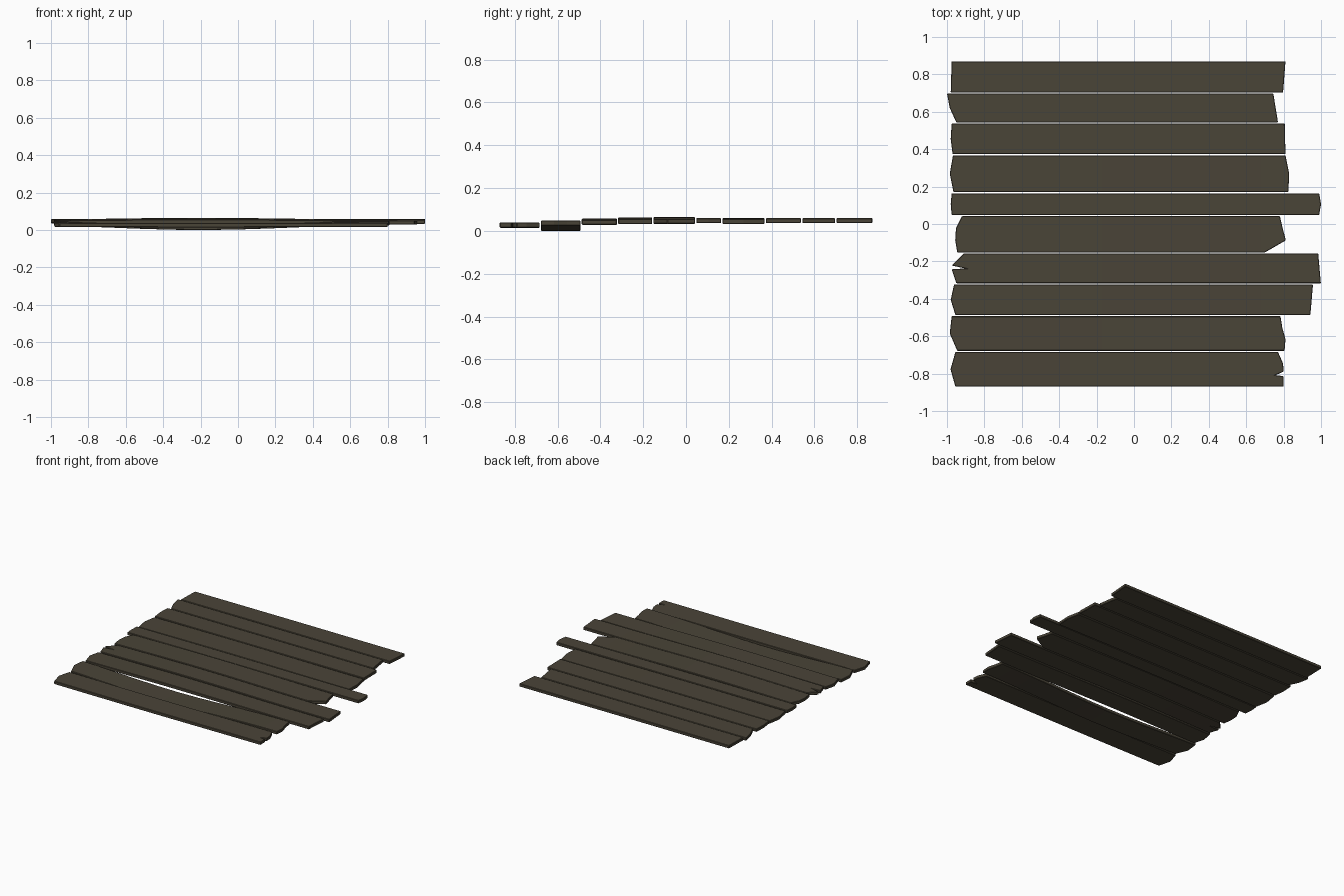
import bpy, bmesh, math
from mathutils import Vector

if "Cube" in bpy.data.objects:
    bpy.data.objects.remove(bpy.data.objects["Cube"])

wood = bpy.data.materials.new("weathered dark brown wood")
wood.diffuse_color = (0.068, 0.058, 0.039, 1)
wood.use_nodes = True
wood.node_tree.nodes["Principled BSDF"].inputs["Base Color"].default_value = wood.diffuse_color
THICK = 0.023
GAP = 0.003


def bow(x, amount):
    """Warp of a board: strongest left of the middle, fading to the ends."""
    t = (x + 0.2) / 0.95
    return amount * math.cos(t * math.pi / 2) ** 2 if abs(t) < 1 else 0.0


def end_outline(xs, y0, y1, split):
    """Board end through evenly spaced x values; split = (point index, depth) cuts a crack."""
    pts = []
    for i, x in enumerate(xs):
        f = i / (len(xs) - 1)
        if split and split[0] == i:
            pts += [(x, f - 0.1), (x + split[1], f), (x, f + 0.03)]
        else:
            pts.append((x, f))
    return [(x, y0 + (y1 - y0) * f) for x, f in pts]


def plank(name, y0, y1, left, right, z, amount, split_left=None, split_right=None):
    bm = bmesh.new()
    outline = end_outline(left, y0, y1, split_left) + end_outline(right, y0, y1, split_right)[::-1]
    face = bm.faces.new([bm.verts.new((x, y, 0)) for x, y in outline])
    ext = bmesh.ops.extrude_face_region(bm, geom=[face])
    bmesh.ops.translate(bm, vec=(0, 0, THICK),
                        verts=[v for v in ext["geom"] if isinstance(v, bmesh.types.BMVert)])
    # cross cuts so the board can bend
    for i in range(10):
        bmesh.ops.bisect_plane(bm, geom=bm.verts[:] + bm.edges[:] + bm.faces[:],
                               plane_co=Vector((-0.85 + i * 0.17, 0, 0)), plane_no=Vector((1, 0, 0)))
    for v in bm.verts:
        v.co.z += z + bow(v.co.x, amount)
    bmesh.ops.recalc_face_normals(bm, faces=bm.faces[:])
    me = bpy.data.meshes.new(name)
    bm.to_mesh(me)
    bm.free()
    me.materials.append(wood)
    ob = bpy.data.objects.new(name, me)
    bpy.context.collection.objects.link(ob)
    # worn edges
    bev = ob.modifiers.new("worn edges", "BEVEL")
    bev.width = 0.003
    bev.segments = 1
    bev.limit_method = "ANGLE"
    bev.angle_limit = math.radians(50)


# seams between the boards, back to front
seams = [0.873, 0.70, 0.54, 0.37, 0.167, 0.045, -0.155, -0.32, -0.49, -0.681, -0.873]

# left end, right end, height, warp
boards = [
    ([-0.975, -0.98], [0.81, 0.797], 0.036, 0.001),
    ([-1.0, -0.985, -0.95], [0.745, 0.77], 0.036, 0),
    ([-0.975, -0.98, -0.97], [0.806, 0.81], 0.036, 0),
    ([-0.968, -0.985, -0.965], [0.81, 0.83, 0.825], 0.032, 0.004),
    ([-0.975, -0.98, -0.975], [0.99, 1.0, 0.99], 0.036, 0.001),
    ([-0.92, -0.952, -0.956, -0.945], [0.78, 0.795, 0.812, 0.70], 0.033, 0.009),
    ([-0.91, -0.975, -0.95], [0.985, 0.999], 0.032, 0.008),
    ([-0.962, -0.98, -0.955], [0.957, 0.943], 0.028, 0.006),
    ([-0.975, -0.985, -0.945], [0.783, 0.793, 0.81, 0.805], 0.025, -0.025),
    ([-0.955, -0.981, -0.955], [0.77, 0.797, 0.80, 0.80], 0.016, -0.002),
]
cracks = {6: {"split_left": (1, 0.07)}, 9: {"split_right": (2, -0.043)}}

for i, (left, right, z, amount) in enumerate(boards):
    plank(f"floor_plank_{i + 1}", seams[i] - GAP, seams[i + 1] + GAP,
          left, right, z, amount, **cracks.get(i, {}))
